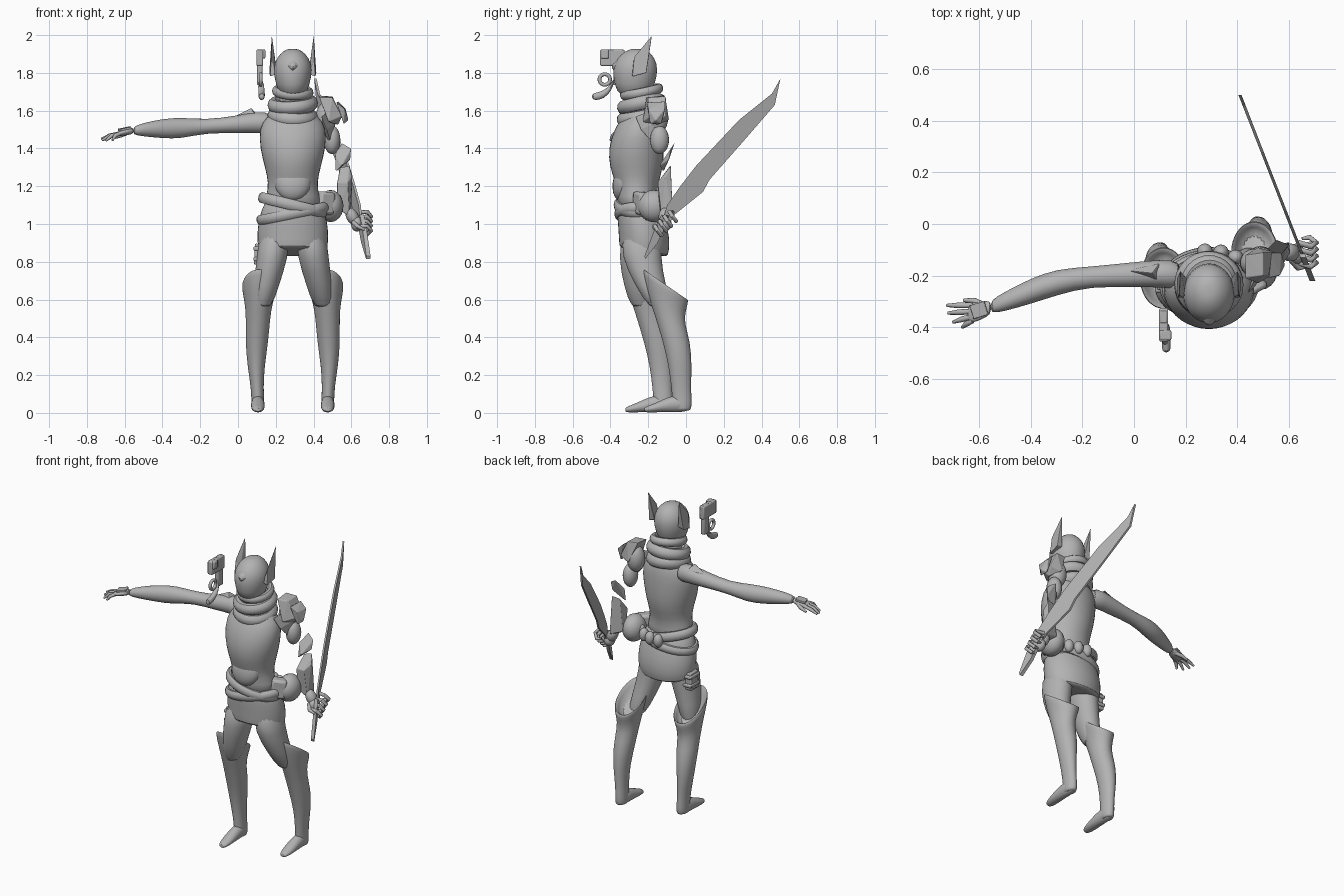
import bpy, bmesh, math
from mathutils import Vector, Euler, Matrix

cube = bpy.data.objects.get("Cube")
if cube:
    bpy.data.objects.remove(cube, do_unlink=True)

grey = bpy.data.materials.new("plain_grey")
grey.use_nodes = True
tone = (0.45, 0.45, 0.45, 1)
grey.diffuse_color = tone
grey.node_tree.nodes["Principled BSDF"].inputs["Base Color"].default_value = tone
CX = 0.29  # body centre line


def finish(name, bm, smooth=True, subdiv=0, bevel=0):
    bmesh.ops.recalc_face_normals(bm, faces=bm.faces[:])
    mesh = bpy.data.meshes.new(name)
    bm.to_mesh(mesh)
    bm.free()
    ob = bpy.data.objects.new(name, mesh)
    bpy.context.collection.objects.link(ob)
    mesh.materials.append(grey)
    if bevel:
        mod = ob.modifiers.new("Bevel", "BEVEL")
        mod.width, mod.segments = bevel, 2
    if subdiv:
        mod = ob.modifiers.new("Subdivision", "SUBSURF")
        mod.levels = mod.render_levels = subdiv
    bpy.ops.object.select_all(action='DESELECT')
    ob.select_set(True)
    bpy.context.view_layer.objects.active = ob
    if smooth:
        bpy.ops.object.shade_smooth_by_angle(angle=math.radians(40))
    return ob


def loft(name, sections, axis=2, n=18, subdiv=1):
    """Skin elliptical rings (centre xyz, two radii, slope) set across an axis."""
    bm = bmesh.new()
    u, v = [a for a in range(3) if a != axis]
    rings = []
    for x, y, z, ru, rv, *slope in sections:
        ring = []
        for i in range(n):
            a = math.tau * i / n
            p = Vector((x, y, z))
            p[u] += ru * math.cos(a)
            p[v] += rv * math.sin(a)
            p[axis] += (slope[0] if slope else 0) * rv * math.sin(a)
            ring.append(bm.verts.new(p))
        rings.append(ring)
    for r, s in zip(rings, rings[1:]):
        for i in range(n):
            j = (i + 1) % n
            bm.faces.new((r[i], r[j], s[j], s[i]))
    bm.faces.new(rings[0])
    bm.faces.new(rings[-1])
    return finish(name, bm, subdiv=subdiv)


def placed(loc, rot, scale):
    return Matrix.LocRotScale(Vector(loc), Euler(rot), Vector(scale))


def ball(name, loc, scale, rot=(0, 0, 0)):
    bm = bmesh.new()
    bmesh.ops.create_uvsphere(bm, u_segments=20, v_segments=12, radius=1,
                              matrix=placed(loc, rot, scale))
    return finish(name, bm)


def box(name, loc, size, rot=(0, 0, 0), bevel=0.006):
    bm = bmesh.new()
    bmesh.ops.create_cube(bm, size=1, matrix=placed(loc, rot, size))
    return finish(name, bm, bevel=bevel)


def hull(name, points, bevel=0.004):
    bm = bmesh.new()
    for p in points:
        bm.verts.new(p)
    bmesh.ops.convex_hull(bm, input=bm.verts[:])
    bmesh.ops.dissolve_limit(bm, angle_limit=0.05, verts=bm.verts[:], edges=bm.edges[:])
    return finish(name, bm, smooth=False, bevel=bevel)


def hoop(name, loc, rx, ry, thick, rot=(0, 0, 0), tall=1.0):
    bm = bmesh.new()
    rows = []
    for i in range(32):
        a = math.tau * i / 32
        rows.append([bm.verts.new(((rx + thick * math.cos(b)) * math.cos(a),
                                   (ry + thick * math.cos(b)) * math.sin(a),
                                   thick * tall * math.sin(b)))
                     for b in (math.tau * k / 10 for k in range(10))])
    for i in range(32):
        r, s = rows[i], rows[(i + 1) % 32]
        for k in range(10):
            bm.faces.new((r[k], s[k], s[(k + 1) % 10], r[(k + 1) % 10]))
    bm.transform(placed(loc, rot, (1, 1, 1)))
    return finish(name, bm)


def plate(name, outline, across, thick):
    """Flat outline in the side plane; across gives x from y."""
    bm = bmesh.new()
    for side in (-1, 1):
        bm.faces.new([bm.verts.new((across(y) + side * thick / 2, y, z)) for y, z in outline])
    bm.verts.ensure_lookup_table()
    n = len(outline)
    for i in range(n):
        j = (i + 1) % n
        bm.faces.new([bm.verts[k] for k in (i, j, n + j, n + i)])
    return finish(name, bm, smooth=False)


def rod(name, points, radius):
    curve = bpy.data.curves.new(name, 'CURVE')
    curve.dimensions, curve.bevel_depth, curve.bevel_resolution = '3D', radius, 2
    curve.use_fill_caps = True
    sp = curve.splines.new('POLY')
    sp.points.add(len(points) - 1)
    for q, p in zip(sp.points, points):
        q.co = (*p, 1)
        q.radius = 1
    sp.points[-1].radius = 0.55
    curve.materials.append(grey)
    ob = bpy.data.objects.new(name, curve)
    bpy.context.collection.objects.link(ob)
    bpy.ops.object.select_all(action='DESELECT')
    ob.select_set(True)
    bpy.context.view_layer.objects.active = ob
    bpy.ops.object.convert(target='MESH')
    bpy.ops.object.shade_smooth_by_angle(angle=math.radians(50))


# Torso and short skirt
loft("torso", [(CX, -.235, 1.62, .07, .07), (CX, -.235, 1.57, .14, .1), (CX, -.25, 1.51, .182, .13),
               (CX, -.265, 1.4, .177, .15), (CX, -.262, 1.3, .15, .145), (CX, -.26, 1.22, .13, .115),
               (CX, -.26, 1.15, .14, .105), (CX, -.25, 1.06, .17, .115)])
loft("skirt", [(CX, -.25, 1.15, .14, .105), (CX, -.245, 1.06, .175, .122), (CX, -.225, .97, .192, .135),
               (CX, -.22, .9, .19, .137, -.15), (CX, -.225, .855, .184, .13, -.2),
               (CX, -.225, .85, .175, .12, -.2)])
ball("belly_plate", (CX, -.325, 1.23), (.1, .06, .11), (-.25, 0, 0))

# Scarf of stacked rolls
for i, (z, rx, ry, t) in enumerate([(1.7, .088, .095, .022), (1.635, .102, .1, .032), (1.57, .1, .1, .034)]):
    hoop(f"scarf_roll_{i + 1}", (CX, -.235, z), rx, ry, t, (.2, .06 * (-1) ** i, 0), 1.15)
loft("neck", [(CX, -.24, z, .075, .08) for z in (1.56, 1.64, 1.72)])

# Helmet with face boss and pointed ears
loft("helmet", [(CX, -.275, 1.67, .065, .08), (CX, -.272, 1.74, .092, .11), (CX, -.268, 1.82, .107, .123),
                (CX, -.265, 1.88, .088, .102), (CX, -.26, 1.92, .048, .058), (CX, -.26, 1.928, .015, .02)])
hull("face_boss", [(CX - .045, -.36, 1.845), (CX + .045, -.36, 1.845), (CX, -.35, 1.885),
                   (CX, -.375, 1.795), (CX, -.405, 1.835)], .012)
for side, label in ((-1, "right"), (1, "left")):
    hull(f"{label}_ear", [(CX + side * x, y, z) for x, y, z in
         [(.12, -.285, 1.78), (.09, -.285, 1.79), (.115, -.275, 1.885), (.111, -.18, 2.0),
          (.125, -.21, 1.8), (.085, -.21, 1.81), (.098, -.23, 1.9)]])

    # Legs; the right one stands further forward
    back = 0 if side > 0 else -.1

    def at(x, y, z, *rest, shift=1.0):
        return (CX + side * (x - CX), y + back * shift, z, *rest)
    loft(f"{label}_thigh", [at(.385, -.235, .97, .085, .11, shift=0), at(.397, -.238, .82, .083, .105, shift=.15),
                            at(.43, -.19, .68, .07, .082, shift=.6), at(.455, -.13, .54, .05, .06)])
    loft(f"{label}_boot", [at(.465, -.11, .6, .055, .075, -.7), at(.465, -.11, .66, .075, .1, -.7),
                           at(.465, -.11, .69, .093, .122, -.7), at(.468, -.108, .66, .093, .122, -.65),
                           at(.47, -.105, .59, .076, .104, -.5), at(.474, -.088, .5, .064, .08, -.3),
                           at(.48, -.05, .38, .062, .074), at(.485, -.03, .25, .046, .062),
                           at(.478, -.026, .13, .033, .052), at(.475, -.02, .06, .035, .052),
                           at(.475, -.02, .02, .033, .048), at(.475, -.02, .012, .028, .042)])
    loft(f"{label}_foot", [at(.475, .025, .04, .025, .028), at(.475, -.03, .05, .036, .048),
                           at(.475, -.09, .045, .036, .042), at(.475, -.16, .028, .037, .025),
                           at(.475, -.21, .018, .026, .016), at(.475, -.222, .016, .014, .01)], axis=1)

# Belts, belt pouches, hip pouch and thigh holster
hoop("upper_belt", (CX, -.245, 1.1), .168, .118, .02, (0, .24, 0), 1.5)
hoop("lower_belt", (CX, -.24, 1.055), .176, .12, .02, (0, -.2, 0), 1.4)
for i, deg in enumerate((35, 55, 75, 95)):
    a = math.radians(deg)
    ball(f"back_pouch_{i + 1}", (CX + .18 * math.cos(a), -.24 + .135 * math.sin(a), 1.09),
         (.03, .03, .042), (0, 0, a))
ball("hip_pouch", (.49, -.17, 1.095), (.068, .085, .085))
box("hip_pouch_flap", (.46, -.235, 1.11), (.09, .07, .12), (0, .1, .5), .015)
box("holster", (.11, -.215, .84), (.045, .08, .11), (0, .05, 0))
for z in (.87, .815):
    box("holster_strap", (.112, -.215, z), (.06, .1, .022))

# Outstretched right arm
loft("right_arm", [(.19, -.2, 1.53, .06, .06), (.1, -.19, 1.54, .053, .057), (0, -.197, 1.527, .05, .048),
                   (-.17, -.203, 1.517, .038, .034), (-.3, -.225, 1.508, .052, .058), (-.4, -.26, 1.505, .05, .052),
                   (-.5, -.3, 1.5, .038, .036), (-.56, -.323, 1.493, .026, .022)], axis=0)
loft("right_palm", [(-.55, -.322, 1.495, .026, .02), (-.59, -.335, 1.488, .037, .018),
                    (-.635, -.345, 1.477, .04, .014), (-.645, -.347, 1.475, .03, .01)], axis=0)
box("hand_plate", (-.6, -.333, 1.503), (.06, .055, .014), (0, -.2, .3), .003)
hull("shoulder_tab", [(.09, -.22, 1.58), (.1, -.15, 1.58), (-.03, -.18, 1.565), (.07, -.19, 1.615)])
for i, (y0, x1, y1, z1) in enumerate([(-.315, -.725, -.315, 1.45), (-.338, -.72, -.345, 1.443),
                                      (-.358, -.7, -.38, 1.44), (-.374, -.665, -.4, 1.443)]):
    rod(f"right_finger_{i + 1}", [(-.625, y0, 1.479), ((x1 - .635) / 2, (y0 + y1) / 2, 1.468), (x1, y1, z1)], .011)
rod("right_thumb", [(-.58, -.315, 1.485), (-.62, -.297, 1.47), (-.66, -.295, 1.455)], .012)

# Left shoulder armour and lowered arm
ball("left_shoulder", (.465, -.15, 1.56), (.055, .055, .085))
ball("left_upper_arm", (.498, -.14, 1.445), (.044, .05, .075))
hull("shoulder_plate", [(.43, -.21, 1.67), (.43, -.12, 1.68), (.5, -.2, 1.67), (.5, -.11, 1.675), (.55, -.19, 1.57),
                        (.55, -.11, 1.57), (.48, -.23, 1.54), (.48, -.09, 1.55), (.53, -.15, 1.525)])
hull("outer_shoulder_plate", [(.52, -.21, 1.645), (.53, -.11, 1.65), (.565, -.2, 1.61), (.57, -.11, 1.61),
                              (.585, -.16, 1.55), (.56, -.19, 1.53), (.56, -.13, 1.53)])
hull("front_shoulder_plate", [(.44, -.27, 1.57), (.48, -.19, 1.6), (.51, -.17, 1.53), (.47, -.24, 1.5),
                              (.5, -.15, 1.4), (.46, -.2, 1.47)])
hull("elbow_guard", [(.55, -.06, 1.43), (.6, -.08, 1.4), (.595, -.09, 1.34), (.515, -.12, 1.275),
                     (.512, -.1, 1.37), (.55, -.14, 1.31)])
hull("forearm_guard", [(.525, -.15, 1.22), (.54, -.09, 1.3), (.59, -.08, 1.31), (.605, -.11, 1.25),
                       (.6, -.07, 1.06), (.52, -.09, 1.09), (.53, -.14, 1.08), (.59, -.13, 1.04), (.58, -.15, 1.22)])
ball("left_wrist", (.605, -.11, 1.04), (.032, .035, .05), (0, -.5, 0))
ball("left_palm", (.63, -.115, 1.0), (.032, .04, .04))
for i in range(4):
    y, z = -.15 + .026 * i, .965 + .025 * i
    rod(f"left_finger_{i + 1}", [(.635, y, z + .02), (.685, y - .015, z + .025), (.705, y, z), (.68, y + .02, z - .025),
                                 (.65, y + .015, z - .02)], .011)
rod("left_thumb", [(.61, -.14, 1.01), (.635, -.17, .985), (.67, -.165, .97)], .012)


# Sword, swept back from the left hand
def sword_x(y):
    return .605 - .39 * y


plate("sword_blade", [(-.12, 1.03), (-.1, 1.1), (-.03, 1.2), (.055, 1.31), (.28, 1.55), (.455, 1.69), (.5, 1.77),
                      (.47, 1.63), (.31, 1.445), (.125, 1.235), (.09, 1.17), (-.06, 1.05), (-.09, 1.0)],
      sword_x, .012)
plate("sword_handle", [(-.09, 1.03), (-.12, .96), (-.15, .9), (-.215, .815), (-.22, .83), (-.19, .91),
                       (-.16, .99), (-.13, 1.05)], sword_x, .022)

# Small device hovering beside the head
box("device_top", (.115, -.39, 1.88), (.035, .13, .085))
box("device_spine", (.115, -.36, 1.83), (.028, .05, .19))
box("device_cap", (.122, -.43, 1.9), (.045, .04, .05))
hoop("device_ring", (.12, -.43, 1.765), .028, .028, .01, (0, math.pi / 2, 0))
loft("device_grip", [(.12, -.38, 1.76, .016, .02), (.125, -.41, 1.7, .018, .022), (.125, -.46, 1.675, .018, .022),
                     (.125, -.5, 1.675, .018, .02)], axis=1, n=10)
